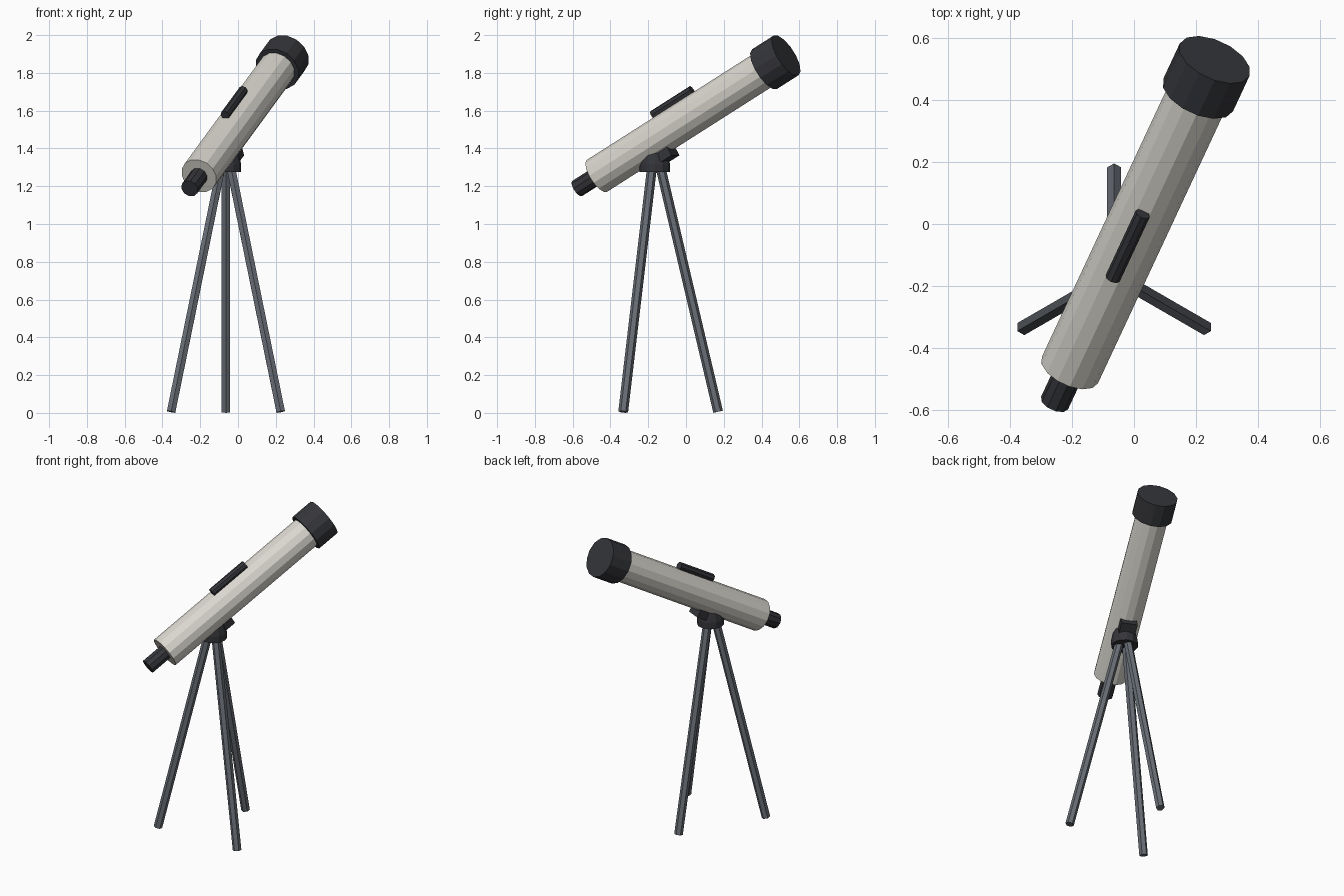
import bpy, bmesh
from math import sin, cos, radians, pi
from mathutils import Vector, Matrix

if "Cube" in bpy.data.objects:
    bpy.data.objects.remove(bpy.data.objects["Cube"])

def material(name, rgb):
    m = bpy.data.materials.new(name)
    m.diffuse_color = (*rgb, 1)
    m.use_nodes = True
    m.node_tree.nodes["Principled BSDF"].inputs["Base Color"].default_value = m.diffuse_color
    return m

CREAM = material("cream_paint", (0.70, 0.68, 0.62))
DARK = material("dark_plastic", (0.035, 0.036, 0.042))
METAL = material("grey_metal", (0.14, 0.155, 0.18))

def finish(name, bm, matrix, mat):
    me = bpy.data.meshes.new(name)
    bm.transform(matrix)
    bmesh.ops.recalc_face_normals(bm, faces=bm.faces)
    bm.to_mesh(me)
    bm.free()
    me.materials.append(mat)
    ob = bpy.data.objects.new(name, me)
    bpy.context.collection.objects.link(ob)
    return ob

def frame(x, y, z, origin):
    m = Matrix((x, y, z)).transposed().to_4x4()
    m.translation = origin
    return m

def lathe(name, profile, sides, matrix, mat):
    """Flat-sided solid from (radius, height) rings, first corner on local +x."""
    bm = bmesh.new()
    rings = [[bm.verts.new((r * cos(2 * pi * i / sides), r * sin(2 * pi * i / sides), h))
              for i in range(sides)] for r, h in profile]
    for a, b in zip(rings, rings[1:]):
        for i in range(sides):
            j = (i + 1) % sides
            bm.faces.new((a[i], a[j], b[j], b[i]))
    bm.faces.new(rings[0][::-1])
    bm.faces.new(rings[-1])
    return finish(name, bm, matrix, mat)

# Optical frame: local x sideways, y up, z along the tube, origin over the tripod
az, el = radians(25), radians(30)
axis = Vector((cos(el) * sin(az), cos(el) * cos(az), sin(el)))
side = Vector((cos(az), -sin(az), 0))
pivot = Vector((-0.064, -0.165, 1.45))
optics = frame(side, side.cross(axis), axis, pivot)

# Tube, front cap and eyepiece
lathe("main_tube", [(0.10, -0.39), (0.10, 0.80)], 14, optics, CREAM)
lathe("front_cap", [(0.124, 0.74), (0.124, 0.885)], 14, optics, DARK)
lathe("eyepiece", [(0.048, -0.525), (0.048, -0.37)], 10, optics, DARK)

# Finder scope lying on top of the tube
lathe("finder_scope", [(0.025, 0.053), (0.025, 0.318)], 8,
      optics @ Matrix.Translation((0, 0.115, 0)), DARK)

# Saddle block under the tube
bm = bmesh.new()
bmesh.ops.create_cube(bm, size=1)
bmesh.ops.scale(bm, vec=(0.10, 0.055, 0.122), verts=bm.verts)
finish("saddle_block", bm, optics @ Matrix.Translation((0, -0.1075, 0)), DARK)

# Tripod hub with tapered top
lathe("tripod_hub", [(0.081, 1.275), (0.081, 1.315), (0.062, 1.39)], 12,
      Matrix.Translation((pivot.x, pivot.y, 0)), DARK)

# Three hexagonal legs
for k in range(3):
    a = radians(90 + 120 * k)
    out = Vector((cos(a), sin(a), 0))
    centre = Vector((pivot.x, pivot.y, 0))
    foot = centre + out * 0.335 + Vector((0, 0, 0.006))
    top = centre + out * 0.03 + Vector((0, 0, 1.30))
    z = (top - foot).normalized()
    y = z.cross(out).normalized()
    lathe(f"tripod_leg_{k + 1}", [(0.026, 0), (0.026, (top - foot).length)], 6,
          frame(y.cross(z), y, z, foot), METAL)
